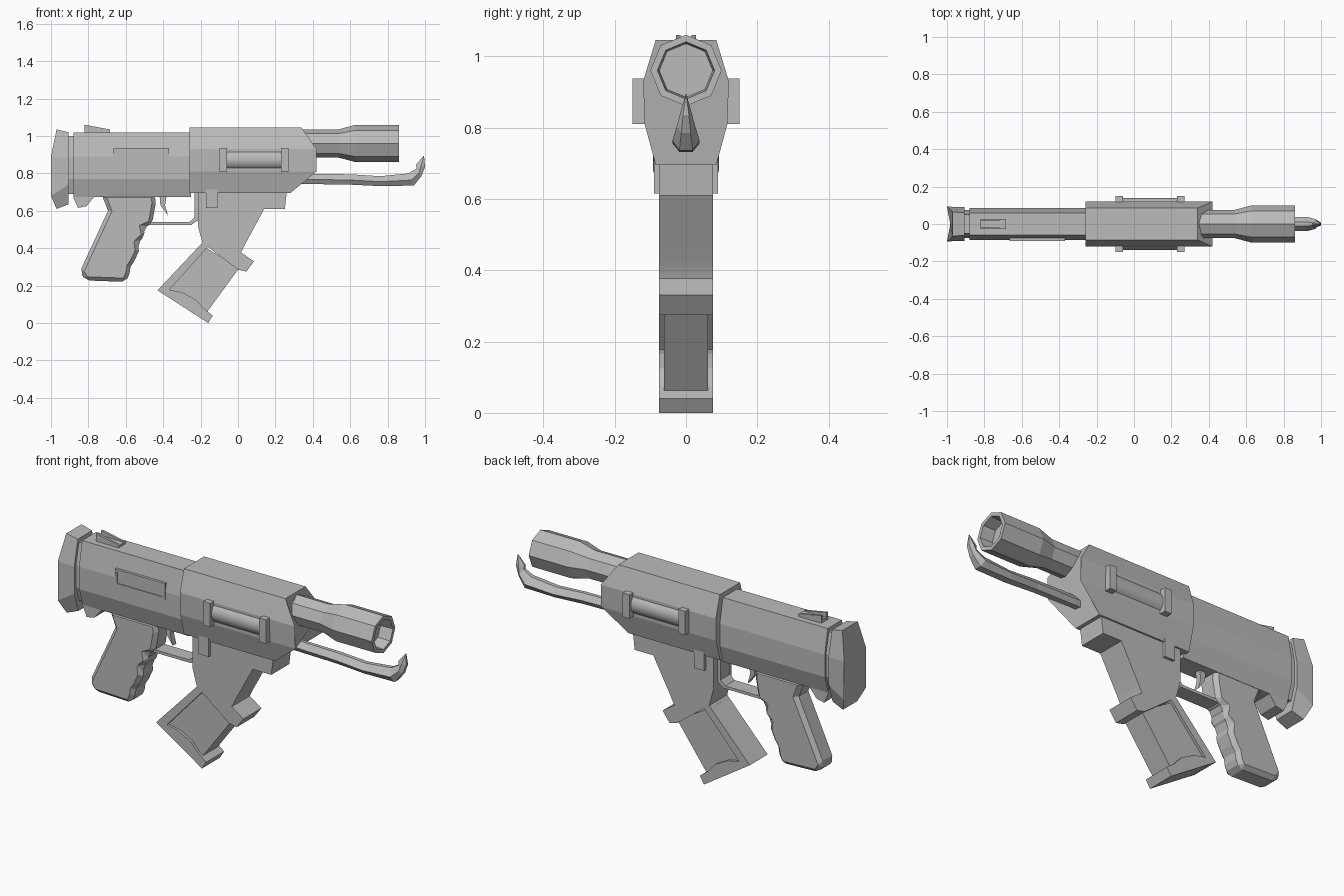
import bpy, bmesh, math
from mathutils import Vector

cube = bpy.data.objects.get("Cube")
if cube:
    bpy.data.objects.remove(cube, do_unlink=True)

grey = bpy.data.materials.new("gunmetal_grey")
grey.use_nodes = True
colour = (0.5, 0.5, 0.5, 1)
grey.diffuse_color = colour
grey.node_tree.nodes["Principled BSDF"].inputs["Base Color"].default_value = colour


def finish(name, bm, bevel=0, smooth=0):
    bmesh.ops.recalc_face_normals(bm, faces=bm.faces)
    mesh = bpy.data.meshes.new(name)
    bm.to_mesh(mesh)
    bm.free()
    mesh.materials.append(grey)
    obj = bpy.data.objects.new(name, mesh)
    bpy.context.collection.objects.link(obj)
    if bevel:
        mod = obj.modifiers.new("Bevel", "BEVEL")
        mod.width = bevel
        mod.segments = 1
        mod.limit_method = "ANGLE"
        mod.angle_limit = math.radians(50)
    if smooth:
        bpy.ops.object.select_all(action="DESELECT")
        obj.select_set(True)
        bpy.context.view_layer.objects.active = obj
        bpy.ops.object.shade_smooth_by_angle(angle=math.radians(smooth))
    return obj


def prism(name, outline, half, centre=0, **kw):
    """Extrude an x-z outline across y."""
    bm = bmesh.new()
    face = bm.faces.new([bm.verts.new((x, centre - half, z)) for x, z in outline])
    out = bmesh.ops.extrude_face_region(bm, geom=[face])
    moved = [v for v in out["geom"] if isinstance(v, bmesh.types.BMVert)]
    bmesh.ops.translate(bm, verts=moved, vec=(0, 2 * half, 0))
    return finish(name, bm, **kw)


def box(name, x0, x1, z0, z1, half, centre=0, **kw):
    return prism(name, [(x0, z0), (x1, z0), (x1, z1), (x0, z1)], half, centre, **kw)


def loft(name, rings, **kw):
    """Skin a list of equal-length rings and cap both ends."""
    bm = bmesh.new()
    rows = [[bm.verts.new(p) for p in ring] for ring in rings]
    n = len(rows[0])
    for a, b in zip(rows, rows[1:]):
        for i in range(n):
            j = (i + 1) % n
            bm.faces.new((a[i], a[j], b[j], b[i]))
    bm.faces.new(rows[0])
    bm.faces.new(rows[-1])
    return finish(name, bm, **kw)


def mirrored(half_ring):
    """Complete a right-hand half section (top to bottom)."""
    return half_ring + [(x, -y, z) for x, y, z in reversed(half_ring)]


def lathe(name, profile, sides, z, y=0, **kw):
    rings = []
    for x, r in profile:
        angles = [2 * math.pi * i / sides for i in range(sides)]
        rings.append([(x, y + r * math.cos(a), z + r * math.sin(a)) for a in angles])
    return loft(name, rings, **kw)


def section(xs, widths, heights):
    return mirrored(list(zip(xs, widths, heights)))


# Receiver with a pointed front
wide = (0.085, 0.12, 0.116, 0.085)
high = (1.045, 0.93, 0.81, 0.695)
loft("receiver", [section([-0.26] * 4, wide, high),
                  section((0.34, 0.42, 0.42, 0.28), wide, high)])

# Rear tube, neck ring and end cap
tube_w = (0.06, 0.085, 0.085, 0.055)
tube_z = (1.02, 0.89, 0.77, 0.675)
loft("rear_tube", [section([x] * 4, tube_w, tube_z) for x in (-0.88, -0.25)])
loft("neck_ring", [section([x] * 4, (0.05, 0.075, 0.075, 0.05), (1.0, 0.89, 0.77, 0.69))
                   for x in (-0.92, -0.87)])
loft("end_cap", [section((-0.97, -1, -1, -0.97), (0.065, 0.093, 0.093, 0.06),
                         (1.035, 0.89, 0.68, 0.61)),
                 section([-0.905] * 4, (0.06, 0.09, 0.09, 0.055),
                         (1.02, 0.885, 0.74, 0.635))])
prism("tube_heel", [(-0.88, 0.70), (-0.88, 0.67), (-0.855, 0.615), (-0.81, 0.625),
                    (-0.765, 0.68), (-0.765, 0.70)], 0.055)

# Rear sight: two fins on a low wedge
for side, y in (("left", 0.022), ("right", -0.022)):
    prism("sight_fin_" + side, [(-0.82, 1.01), (-0.685, 1.01), (-0.685, 1.035),
                                (-0.82, 1.06)], 0.006, y)
prism("sight_wedge", [(-0.82, 1.01), (-0.685, 1.01), (-0.685, 1.033), (-0.82, 1.035)], 0.02)

# Raised frame on the right side of the tube
for name, x0, x1, z0, z1 in (("top", -0.665, -0.37, 0.925, 0.937),
                             ("bottom", -0.665, -0.37, 0.85, 0.862),
                             ("rear", -0.665, -0.653, 0.862, 0.925),
                             ("front", -0.382, -0.37, 0.862, 0.925)):
    box("port_frame_" + name, x0, x1, z0, z1, 0.01, -0.08)
box("port_cover", -0.655, -0.38, 0.86, 0.927, 0.008, -0.077)

# Side rollers held by brackets
for side, s in (("left", 1), ("right", -1)):
    box("bracket_rear_" + side, -0.10, -0.06, 0.81, 0.937, 0.03, s * 0.12)
    box("bracket_front_" + side, 0.23, 0.27, 0.81, 0.937, 0.03, s * 0.12)
    lathe("roller_" + side, [(-0.07, 0.058), (0.24, 0.058)], 32, 0.873, s * 0.08, smooth=30)

# Barrel with a flared, hollow muzzle
lathe("barrel", [(0.25, 0.076), (0.54, 0.076), (0.63, 0.1), (0.86, 0.1),
                 (0.86, 0.08), (0.79, 0.075)], 8, 0.96)

# Hooked rod under the barrel: top x, top z, bottom x, bottom z, half width
rod = [(0.25, 0.80, 0.25, 0.745, 0.028), (0.60, 0.795, 0.60, 0.74, 0.033),
       (0.76, 0.785, 0.76, 0.732, 0.038), (0.91, 0.80, 0.94, 0.735, 0.038),
       (0.955, 0.825, 0.98, 0.785, 0.026), (0.952, 0.847, 1.0, 0.835, 0.016),
       (0.992, 0.894, 0.995, 0.892, 0.001)]
rings = []
for xt, zt, xb, zb, w in rod:
    top, low = Vector((xt, 0, zt)), Vector((xb, 0, zb))
    ring = []
    for t, k in ((0, 0.3), (0.55, 1), (1, 0.5)):
        p = top.lerp(low, t)
        ring.append((p.x, w * k, p.z))
    rings.append(mirrored(ring))
loft("hooked_rod", rings)

# Grip with finger grooves
prism("grip", [(-0.73, 0.69), (-0.695, 0.60), (-0.845, 0.275), (-0.815, 0.228),
               (-0.60, 0.22), (-0.58, 0.265), (-0.575, 0.30), (-0.555, 0.33),
               (-0.53, 0.385), (-0.535, 0.43), (-0.497, 0.465), (-0.505, 0.51),
               (-0.46, 0.53), (-0.44, 0.64), (-0.445, 0.69)], 0.06, bevel=0.02)

# Trigger and guard
prism("trigger_guard", [(-0.48, 0.525), (-0.25, 0.525), (-0.205, 0.555), (-0.205, 0.70),
                        (-0.232, 0.70), (-0.232, 0.565), (-0.26, 0.54), (-0.48, 0.54)], 0.04)
prism("trigger", [(-0.42, 0.69), (-0.415, 0.63), (-0.375, 0.575), (-0.39, 0.63),
                  (-0.38, 0.69)], 0.015)

# Magazine well with a curved front and a lip
front = [(0.14, 0.61), (0.105, 0.545), (0.07, 0.48), (0.04, 0.425), (0.015, 0.375)]
prism("magazine_well", [(-0.215, 0.71), (-0.215, 0.52), (-0.19, 0.43), (0.0, 0.285)]
      + front[::-1] + [(0.25, 0.61), (0.262, 0.71)], 0.076, smooth=25)
prism("well_lip", [(0.0, 0.285), (0.045, 0.275), (0.085, 0.33), (0.015, 0.378)], 0.076)
box("locking_lug", -0.17, -0.11, 0.615, 0.715, 0.09)

# Magazine: recessed core, wide spine and foot plate
prism("magazine_core", [(-0.20, 0.42), (-0.40, 0.18), (-0.18, 0.04), (0.0, 0.285),
                        (-0.02, 0.31)], 0.062)
prism("magazine_spine", [(-0.19, 0.43), (-0.43, 0.175), (-0.40, 0.155), (-0.37, 0.175),
                         (-0.16, 0.408)], 0.076)
prism("magazine_foot", [(-0.43, 0.175), (-0.16, 0.0), (-0.135, 0.04), (-0.18, 0.075),
                        (-0.225, 0.125), (-0.30, 0.165), (-0.37, 0.178)], 0.076)
